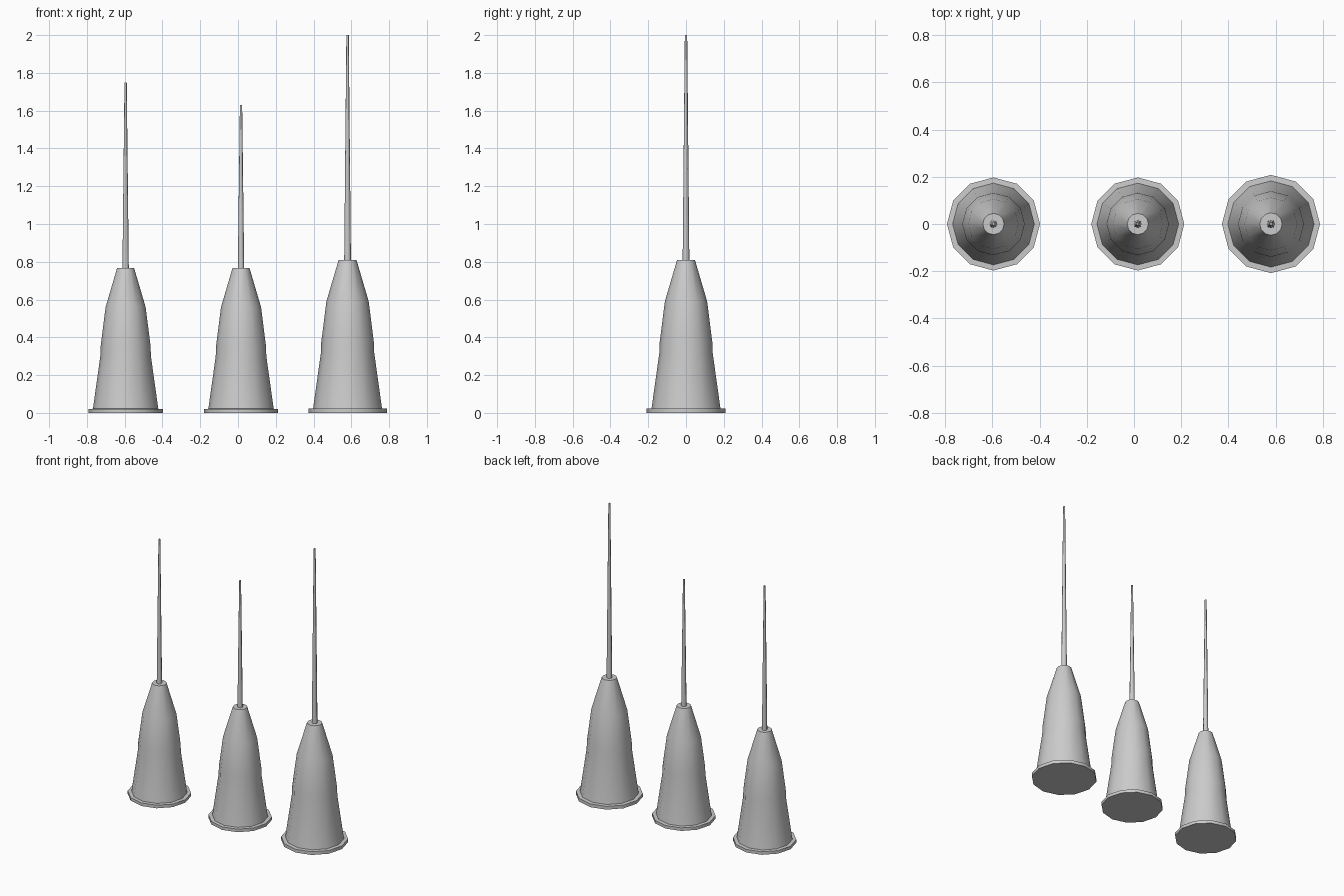
import bpy, bmesh
from math import cos, sin, tau, radians

if "Cube" in bpy.data.objects:
    bpy.data.objects.remove(bpy.data.objects["Cube"])


def lathe(name, profile, sides, x, scale=1.0, angle=40):
    """Revolve (radius, height) points about a vertical axis and cap both ends."""
    bm = bmesh.new()
    rings = [[bm.verts.new((r * scale * cos(tau * i / sides),
                            r * scale * sin(tau * i / sides), z * scale))
              for i in range(sides)] for r, z in profile]
    for low, high in zip(rings, rings[1:]):
        for i in range(sides):
            j = (i + 1) % sides
            bm.faces.new((low[i], low[j], high[j], high[i]))
    bm.faces.new(rings[0][::-1])
    bm.faces.new(rings[-1])
    mesh = bpy.data.meshes.new(name)
    bm.to_mesh(mesh)
    bm.free()
    ob = bpy.data.objects.new(name, mesh)
    ob.location.x = x
    bpy.context.collection.objects.link(ob)
    bpy.ops.object.select_all(action='DESELECT')
    ob.select_set(True)
    bpy.context.view_layer.objects.active = ob
    bpy.ops.object.shade_smooth_by_angle(angle=radians(angle))


# Flanged hub: thin rim, flared skirt, short straight waist, tapering shoulder
HUB = [(0.197, 0), (0.197, 0.021), (0.173, 0.022), (0.134, 0.30),
       (0.132, 0.355), (0.106, 0.56), (0.045, 0.767)]

# side label, x position, hub scale, needle tip height
for label, x, s, tip in (("left", -0.595, 1.0, 1.75),
                         ("middle", 0.016, 1.0, 1.63),
                         ("right", 0.58, 1.055, 2.0)):
    lathe(f"{label}_hub", HUB, 12, x, s)
    # Slender tapered needle seated in the hub
    lathe(f"{label}_needle", [(0.017 * s, 0.75 * s), (0.006 * s, tip)], 8, x, angle=50)
